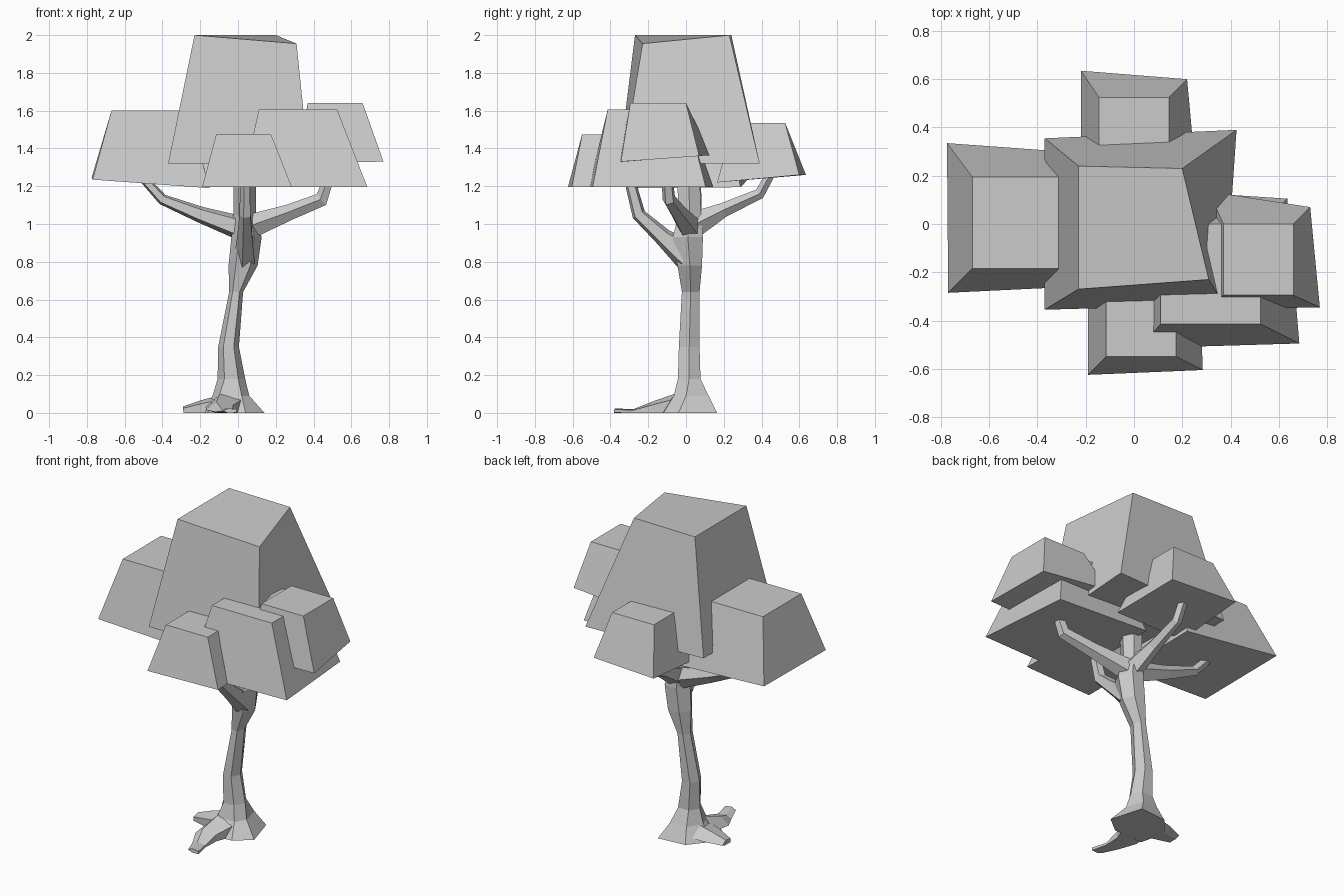
import bpy, bmesh
from math import cos, sin, pi
from mathutils import Vector


def make_object(name, rings):
    """Loft flat-shaded faces through equal-sized rings and cap both ends."""
    bm = bmesh.new()
    vs = [[bm.verts.new(p) for p in ring] for ring in rings]
    n = len(vs[0])
    for a, b in zip(vs, vs[1:]):
        for i in range(n):
            j = (i + 1) % n
            bm.faces.new((a[i], a[j], b[j], b[i]))
    bm.faces.new(vs[0][::-1])
    bm.faces.new(vs[-1])
    bmesh.ops.recalc_face_normals(bm, faces=bm.faces)
    mesh = bpy.data.meshes.new(name)
    bm.to_mesh(mesh)
    bm.free()
    ob = bpy.data.objects.new(name, mesh)
    bpy.context.collection.objects.link(ob)
    return ob


def limb(name, direction, points, sides=5):
    """Tapered limb; each point is (x, y, z, half width, half thickness)."""
    side = Vector((0, 0, 1)).cross(Vector(direction)).normalized()
    pts = [Vector(p[:3]) for p in points]
    rings = []
    for i, p in enumerate(points):
        t = (pts[min(i + 1, len(pts) - 1)] - pts[max(i - 1, 0)]).normalized()
        up = t.cross(side).normalized()
        ring = []
        for k in range(sides):
            a = 2 * pi * (k + 0.5) / sides
            q = pts[i] + side * cos(a) * p[3] + up * sin(a) * p[4]
            q.z = max(q.z, 0)
            ring.append(q)
        rings.append(ring)
    return make_object(name, rings)


# Foliage blocks: bottom and top corners, from front left anticlockwise
def block(name, bottom, top):
    make_object(name, [bottom, top])


def flat(x0, x1, y0, y1, z):
    return [(x0, y0, z), (x1, y0, z), (x1, y1, z), (x0, y1, z)]


block("crown_block",
      [(-.37, -.355, 1.32), (.375, -.335, 1.32), (.425, .39, 1.32), (-.37, .355, 1.32)],
      [(-.23, -.27, 2.0), (.31, -.23, 1.955), (.2, .23, 2.0), (-.23, .24, 2.0)])
block("left_foliage",
      [(-.77, -.285, 1.235), (-.15, -.255, 1.19), (-.15, .29, 1.195), (-.775, .335, 1.245)],
      flat(-.67, -.265, -.185, .195, 1.6))
block("front_foliage",
      [(-.19, -.625, 1.195), (.285, -.605, 1.195), (.27, -.2, 1.195), (-.19, -.2, 1.195)],
      flat(-.115, .175, -.55, -.27, 1.475))
block("front_right_foliage",
      [(.02, -.515, 1.195), (.685, -.495, 1.195), (.635, .105, 1.195), (.03, .145, 1.195)],
      flat(.11, .525, -.415, 0, 1.605))
block("right_foliage",
      [(.31, -.355, 1.325), (.77, -.345, 1.33), (.73, .07, 1.36), (.31, .135, 1.365)],
      flat(.37, .66, -.295, 0, 1.64))
block("back_foliage",
      [(-.22, .165, 1.22), (.26, .165, 1.22), (.22, .6, 1.26), (-.22, .635, 1.26)],
      flat(-.145, .145, .25, .525, 1.535))

# Trunk: height, centre and half widths of each ring
trunk = []
for z, cx, cy, rx, ry in [(.18, -.035, .017, .073, .06), (.35, -.05, .017, .055, .055),
                          (.64, -.01, .025, .037, .047), (.78, .027, .02, .077, .065),
                          (.93, .045, .01, .08, .08), (1.05, .035, .02, .06, .06),
                          (1.34, .035, .01, .06, .06)]:
    trunk.append([(cx + rx * cos(k * pi / 3), cy + 1.15 * ry * sin(k * pi / 3), z)
                  for k in range(6)])
# Flared foot, matching the trunk's six sides
foot = [(.14, -.04), (.08, .165), (-.1, .15), (-.2, .03), (-.16, -.13), (.04, -.12)]
collar = [(.06, 0), (.03, .12), (-.08, .11), (-.135, .02), (-.1, -.065), (.02, -.065)]
make_object("trunk", [[(x, y, 0) for x, y in foot],
                      [(x, y, .09) for x, y in collar]] + trunk)

# Roots
limb("left_root", (-1, 0, 0), [(-.08, .01, .03, .1, .07), (-.19, .01, .02, .08, .05),
                               (-.29, .01, .01, .045, .025)])
limb("front_root", (0, -1, 0), [(-.06, -.04, .03, .11, .08), (-.09, -.18, .015, .08, .045),
                                (-.07, -.28, .005, .05, .015), (-.04, -.38, .01, .04, .015)])

# Branches curving out and up into the foliage
limb("left_branch", (-1, 0, 0), [(.04, .03, .97, .06, .07), (-.2, .04, 1.05, .04, .045),
                                 (-.4, .05, 1.13, .032, .03), (-.5, .05, 1.24, .028, .025)])
limb("right_branch", (1, -.25, 0), [(.05, .02, .98, .065, .07), (.27, -.04, 1.06, .045, .045),
                                    (.445, -.09, 1.13, .035, .04), (.485, -.1, 1.25, .03, .03)])
limb("front_branch", (0, -1, 0), [(.04, .01, .83, .06, .085), (.04, -.12, .93, .045, .05),
                                  (.04, -.25, 1.05, .032, .038), (.04, -.3, 1.24, .028, .03)])
limb("back_branch", (0, 1, 0), [(.04, .03, .99, .06, .075), (.02, .2, 1.075, .04, .04),
                                (.01, .39, 1.16, .03, .03), (.01, .455, 1.28, .03, .026)])
